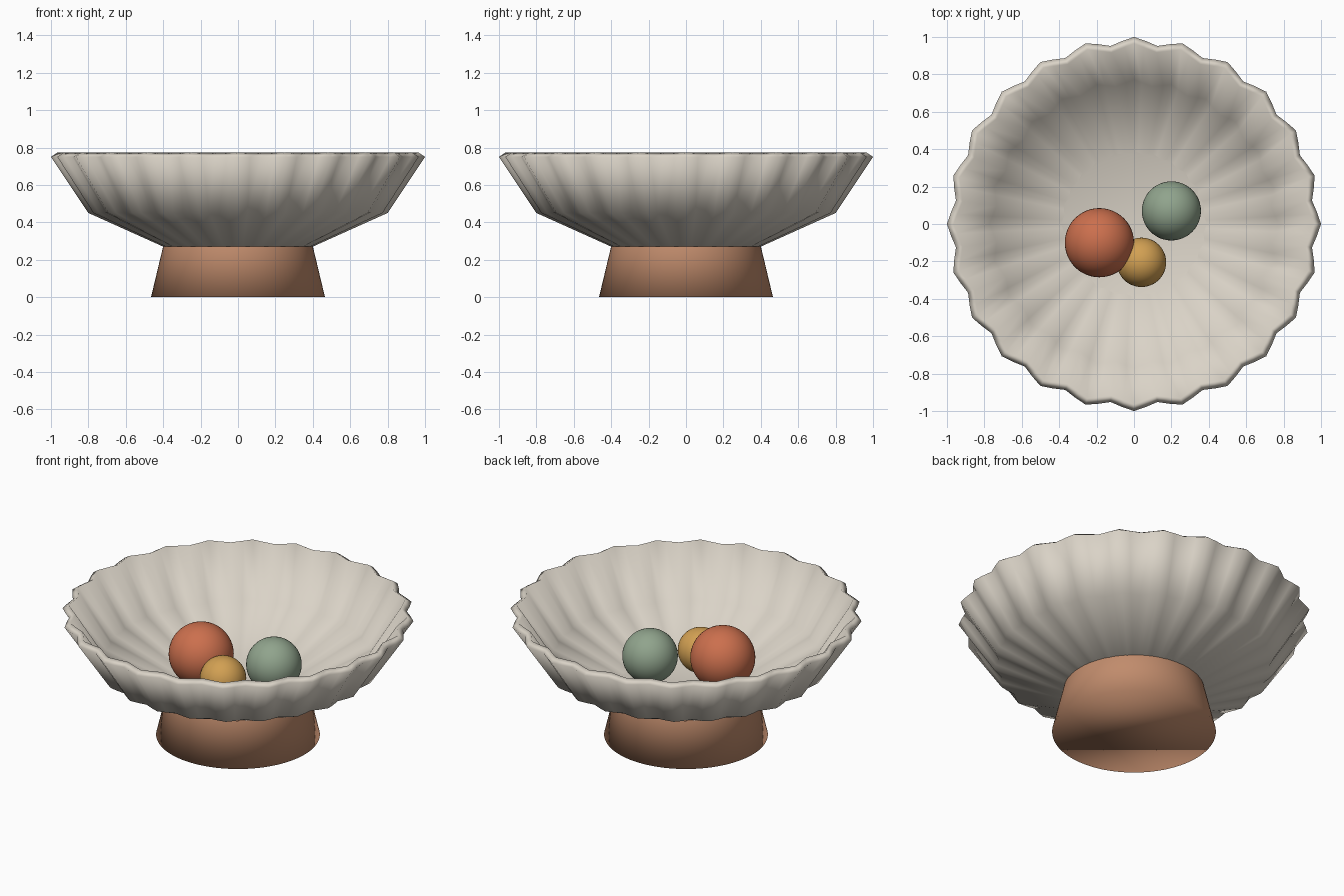
import bpy, bmesh
from math import cos, sin, pi

cube = bpy.data.objects.get("Cube")
if cube:
    bpy.data.objects.remove(cube, do_unlink=True)


def material(name, rgb):
    mat = bpy.data.materials.new(name)
    mat.use_nodes = True
    mat.diffuse_color = (*rgb, 1)
    mat.node_tree.nodes["Principled BSDF"].inputs["Base Color"].default_value = (*rgb, 1)
    return mat


cream = material("cream glaze", (0.70, 0.65, 0.57))
clay = material("brown clay", (0.53, 0.26, 0.15))
red = material("terracotta red", (0.60, 0.16, 0.075))
green = material("sage green", (0.28, 0.37, 0.265))
yellow = material("ochre yellow", (0.64, 0.35, 0.085))

LOBES, STEPS = 24, 96


def lathe(name, profile, flute, mat):
    """Turn (radius, height) rings about z, with scalloped radii, over a flat floor."""
    bm = bmesh.new()
    rings = []
    for radius, z in profile:
        ring = []
        for i in range(STEPS):
            a = 2 * pi * i / STEPS
            r = radius * (1 - flute * (1 - cos(LOBES * a)))
            ring.append(bm.verts.new((r * cos(a), r * sin(a), z)))
        rings.append(ring)
    for low, high in zip(rings, rings[1:]):
        for i in range(STEPS):
            j = (i + 1) % STEPS
            bm.faces.new((low[i], low[j], high[j], high[i]))
    bm.faces.new(rings[0][::-1])
    for face in bm.faces:
        face.smooth = True
    mesh = bpy.data.meshes.new(name)
    bm.to_mesh(mesh)
    bm.free()
    mesh.materials.append(mat)
    obj = bpy.data.objects.new(name, mesh)
    bpy.context.collection.objects.link(obj)
    return obj


# Fluted bowl, thickened inward
bowl = lathe("bowl", [(0.40, 0.27), (0.80, 0.45), (1.0, 0.75)], 0.02, cream)
shell = bowl.modifiers.new("thickness", "SOLIDIFY")
shell.thickness = 0.042
shell.offset = -1

# Flared foot with a closed underside
foot = lathe("foot", [(0.465, 0), (0.40, 0.272)], 0, clay)

# Three balls resting on the floor of the bowl
for name, radius, x, y, mat in (
    ("large_ball", 0.185, -0.185, -0.10, red),
    ("medium_ball", 0.158, 0.20, 0.07, green),
    ("small_ball", 0.132, 0.04, -0.205, yellow),
):
    bpy.ops.mesh.primitive_uv_sphere_add(
        segments=48, ring_count=24, radius=radius, location=(x, y, 0.308 + radius))
    ball = bpy.context.object
    ball.name = name
    ball.data.materials.append(mat)
    bpy.ops.object.shade_smooth()
